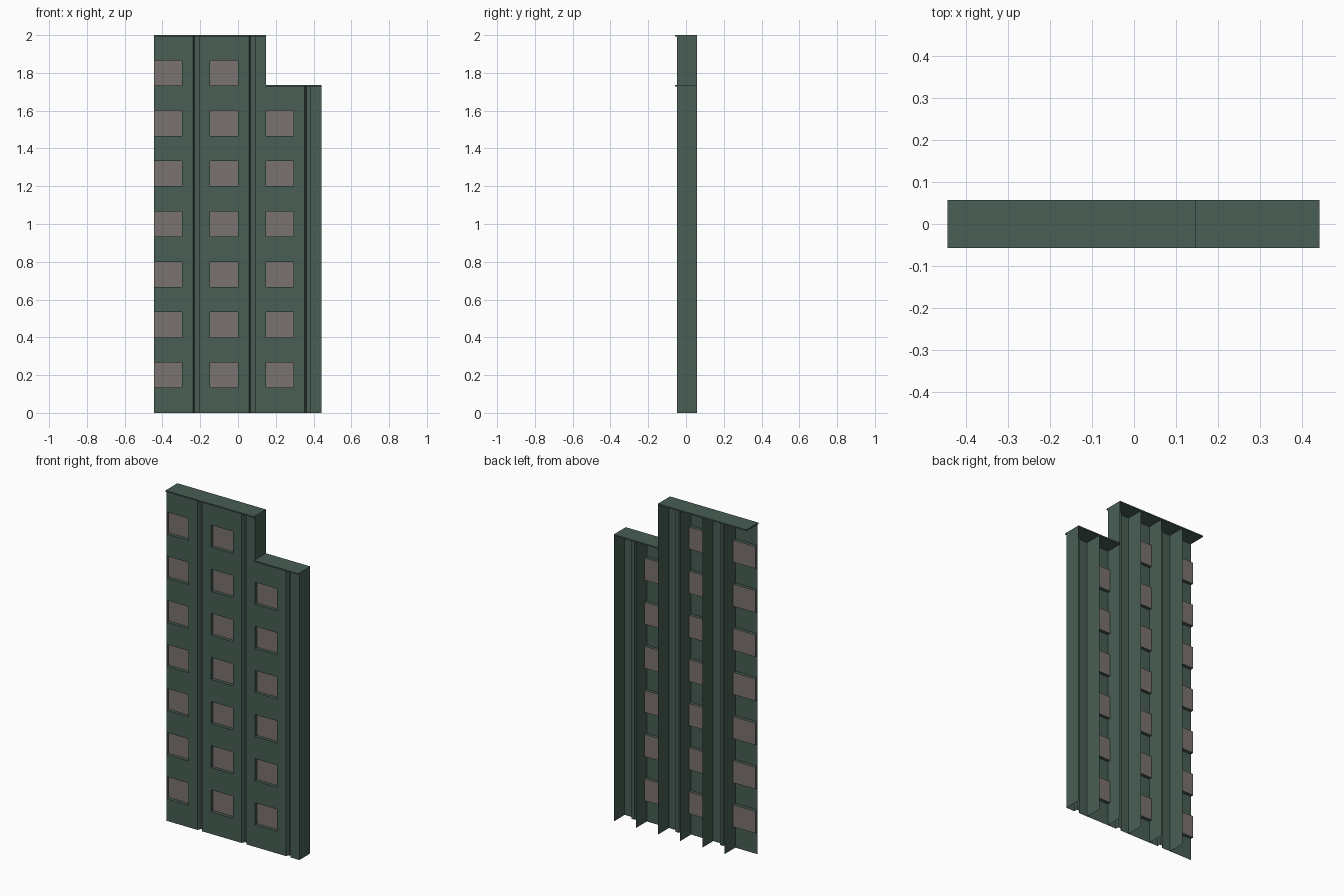
import bpy

if "Cube" in bpy.data.objects:
    bpy.data.objects.remove(bpy.data.objects["Cube"])

HALF = 0.148            # half of one bay
LEFT = -0.445
FRONT, BACK = -0.047, 0.057
LIP = -0.057            # front edge of the roof caps
RECESS = 0.02           # depth of windows and grooves
STEP = 2 / 7.5          # storey height
SILL = STEP / 2


def material(name, rgb):
    m = bpy.data.materials.new(name)
    m.diffuse_color = (*rgb, 1)
    m.use_nodes = True
    m.node_tree.nodes["Principled BSDF"].inputs["Base Color"].default_value = m.diffuse_color
    return m


GREEN = material("green_concrete", (0.065, 0.112, 0.089))
PANE = material("window_pane", (0.195, 0.168, 0.162))


def sheet_object(name, quads, mat):
    verts = [v for q in quads for v in q]
    faces = [tuple(range(i, i + 4)) for i in range(0, len(verts), 4)]
    me = bpy.data.meshes.new(name)
    me.from_pydata(verts, [], faces)
    me.materials.append(mat)
    ob = bpy.data.objects.new(name, me)
    bpy.context.collection.objects.link(ob)
    return ob


def wall(a, b, z0, z1):
    """Upright quad between two plan points."""
    return [(*a, z0), (*b, z0), (*b, z1), (*a, z1)]


def level(x0, x1, y0, y1, z):
    """Horizontal quad."""
    return [(x0, y0, z), (x1, y0, z), (x1, y1, z), (x0, y1, z)]


def box(name, x0, x1, y0, y1, z0, z1):
    bpy.ops.mesh.primitive_cube_add(size=1, location=((x0 + x1) / 2, (y0 + y1) / 2, (z0 + z1) / 2))
    ob = bpy.context.object
    ob.name = name
    ob.scale = (x1 - x0, y1 - y0, z1 - z0)
    ob.data.materials.append(GREEN)


for bay, rows in enumerate((7, 7, 6)):
    x0 = LEFT + bay * 2 * HALF
    x1, x2 = x0 + HALF, x0 + 2 * HALF
    top = rows * STEP + SILL
    glass = FRONT + RECESS
    facade, panes = [], []

    # Wall bands between the windows
    for r in range(rows + 1):
        facade.append(wall((x0, FRONT), (x1, FRONT), r * STEP, r * STEP + SILL))

    # Recessed windows with sill, head and side reveals
    for r in range(rows):
        z0, z1 = r * STEP + SILL, (r + 1) * STEP
        panes.append(wall((x0, glass), (x1, glass), z0, z1))
        facade += [level(x0, x1, FRONT, glass, z) for z in (z0, z1)]
        if bay == 0:
            facade.append(wall((x0, FRONT), (x0, glass), z0, z1))

    # Plain strip with its vertical groove
    c = (x1 + x2) / 2
    profile = [(x1, FRONT), (c - 0.016, FRONT), (c - 0.006, glass),
               (c + 0.016, glass), (c + 0.016, FRONT), (x2, FRONT)]
    facade += [wall(a, b, 0, top) for a, b in zip(profile, profile[1:])]
    sheet_object(f"facade_bay_{bay + 1}", facade, GREEN)
    sheet_object(f"window_panes_{bay + 1}", panes, PANE)

    # Cross walls behind the facade
    fins = [wall((x, FRONT), (x, BACK), 0, top) for x in (x1, x2)]
    sheet_object(f"cross_walls_{bay + 1}", fins, GREEN)

# Roof caps with a small lip over the front
step_x = LEFT + 4 * HALF
box("upper_roof_cap", LEFT, step_x, LIP, BACK, 1.992, 2.0)
box("lower_roof_cap", step_x, step_x + 2 * HALF, LIP, BACK, 1.727, 1.735)
